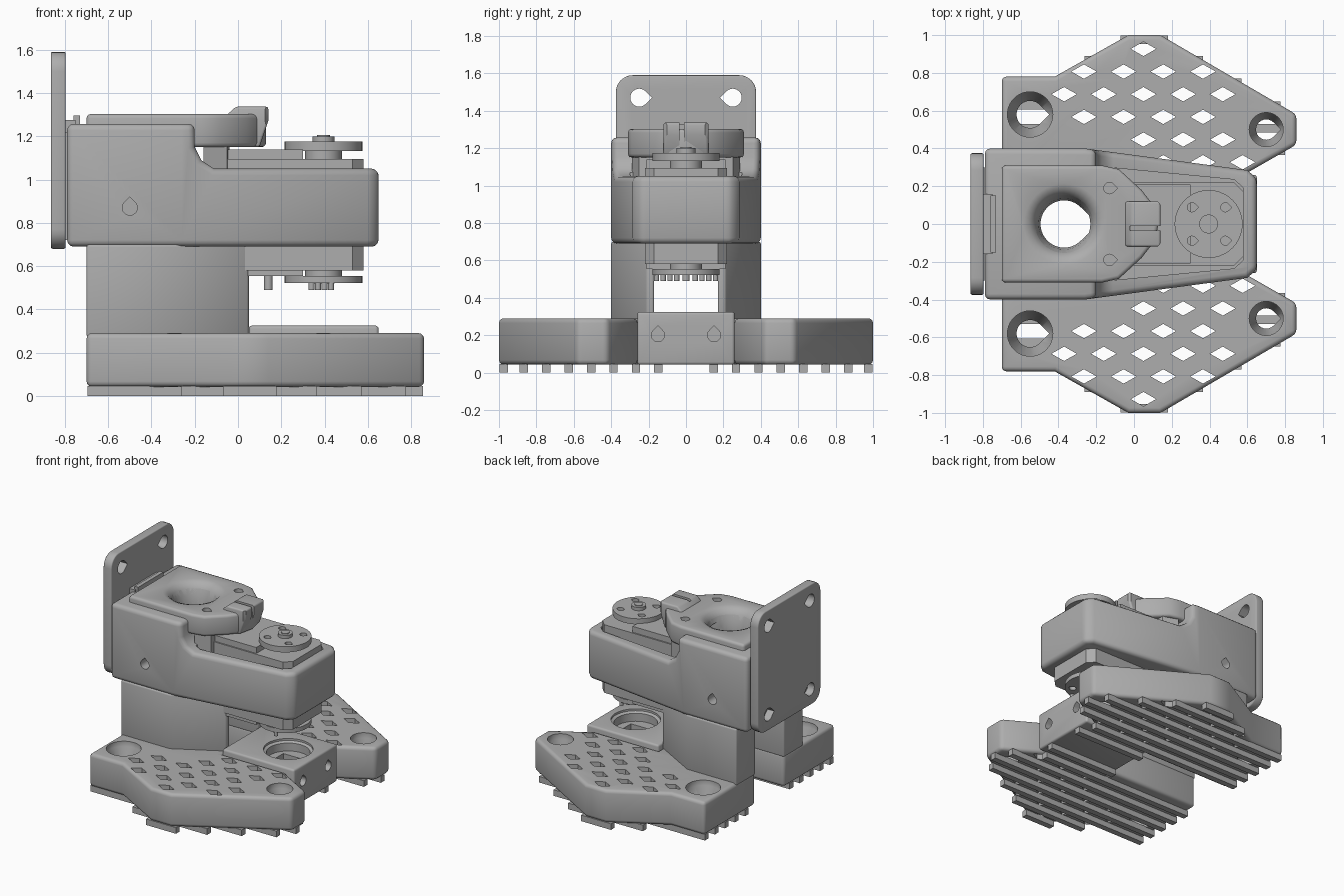
import bpy, bmesh, math
from mathutils import Vector

if "Cube" in bpy.data.objects:
    bpy.data.objects.remove(bpy.data.objects["Cube"])

grey = bpy.data.materials.new("plain grey")
grey.use_nodes = True
COLOUR = (0.42, 0.42, 0.42, 1)
grey.diffuse_color = COLOUR
grey.node_tree.nodes["Principled BSDF"].inputs["Base Color"].default_value = COLOUR
parts, cutters = [], []


def finish(name, bm, bevel=0, cutter=False):
    bmesh.ops.recalc_face_normals(bm, faces=bm.faces)
    me = bpy.data.meshes.new(name)
    bm.to_mesh(me)
    bm.free()
    me.materials.append(grey)
    ob = bpy.data.objects.new(name, me)
    bpy.context.scene.collection.objects.link(ob)
    (cutters if cutter else parts).append(ob)
    ob.hide_render = cutter
    if bevel:
        round_edges(ob, bevel)
    return ob


def round_edges(ob, width):
    m = ob.modifiers.new("round", "BEVEL")
    m.width, m.segments, m.angle_limit = width, 3, 0.7


def prism(name, polys, lo, hi, axis="z", bevel=0, cutter=False):
    """Extrude one outline, or a list of outlines, along an axis."""
    if not isinstance(polys[0][0], (tuple, list)):
        polys = [polys]
    place = {"z": lambda u, v, w: (u, v, w), "y": lambda u, v, w: (u, w, v),
             "x": lambda u, v, w: (w, u, v)}[axis]
    bm = bmesh.new()
    for pts in polys:
        a = [bm.verts.new(place(u, v, lo)) for u, v in pts]
        b = [bm.verts.new(place(u, v, hi)) for u, v in pts]
        bm.faces.new(a)
        bm.faces.new(b)
        for i in range(len(a)):
            j = (i + 1) % len(a)
            bm.faces.new((a[i], a[j], b[j], b[i]))
    return finish(name, bm, bevel, cutter)


def rect(u0, u1, v0, v1):
    return [(u0, v0), (u1, v0), (u1, v1), (u0, v1)]


def lathe(name, profile, x, y, cutter=False):
    """Spin a radius/height profile round a vertical axis."""
    bm = bmesh.new()
    pts = [(0, profile[0][1])] + profile + [(0, profile[-1][1])]
    vs = [bm.verts.new((x + r, y, z)) for r, z in pts]
    es = [bm.edges.new(p) for p in zip(vs, vs[1:])]
    bmesh.ops.spin(bm, geom=vs + es, cent=(x, y, 0), axis=(0, 0, 1),
                   angle=math.tau, steps=40, use_merge=True)
    bmesh.ops.remove_doubles(bm, verts=bm.verts, dist=1e-5)
    return finish(name, bm, 0, cutter)


def drop(u, v, r, heading=0):
    """Teardrop outline whose tip points along the heading."""
    pts = [(u + r * math.cos(heading + math.radians(a)), v + r * math.sin(heading + math.radians(a)))
           for a in range(45, 316, 15)]
    tip = r * math.sqrt(2)
    return pts + [(u + tip * math.cos(heading), v + tip * math.sin(heading))]


def cut(ob, *tools):
    for t in tools:
        m = ob.modifiers.new("cut", "BOOLEAN")
        m.operation, m.object, m.solver = "DIFFERENCE", t, "EXACT"


def mirrored(pts, s):
    return [(x, s * y) for x, y in pts]


WING = [(-.7, .17), (-.7, .78), (-.42, .78), (-.03, 1), (.14, 1), (.86, .58),
        (.86, .42), (.58, .26), (.05, .26), (.05, .17)]


def span(y):
    xs = [a[0] + (y - a[1]) / (b[1] - a[1]) * (b[0] - a[0])
          for a, b in zip(WING, WING[1:] + WING[:1]) if (a[1] - y) * (b[1] - y) < 0]
    return min(xs), max(xs)


# Lattice openings and the ribs under the wings
diamonds, ribs = [], [rect(.06, .64, .125, .17)]
for row in range(6):
    y = .327 + .12 * row
    lo, hi = span(y)
    for k in range(-4, 6):
        x = .05 + .21 * k + (.105 if row % 2 == 0 else 0) - .105 * (row % 2 == 0) * 2 * (k > 9)
        if row % 2 == 0:
            x = -.055 + .21 * k
        clear = math.hypot(x - .7, y - .5) > .16 and (y > .46 or x > .02)
        if x > -.42 and lo + .1 < x < hi - .1 and clear:
            diamonds.append([(x - .067, y), (x, y - .038), (x + .067, y), (x, y + .038)])
for row in range(7):
    y = min(.267 + .12 * row, .975)
    lo, hi = span(y)
    ribs.append(rect(lo + .004, hi - .004, y - .022, y + .022))

# Base wings, ribs and columns
for s, side in ((1, "left"), (-1, "right")):
    wing = prism(side + "_base_wing", mirrored(WING, s), .042, .29, bevel=.025)
    cut(wing, prism("lattice_cutter", [mirrored(d, s) for d in diamonds], -.1, .5, cutter=True))
    for x, y, r in ((-.55, .58, .12), (.70, .50, .09)):
        cut(wing, lathe("countersink_cutter", [(r * .55, .17), (r, .25), (r, .4)], x, s * y, True),
            prism("screw_cutter", drop(x, s * y, r * .6), -.1, .4, cutter=True))
    prism(side + "_ribs", [mirrored(r, s) for r in ribs], 0, .046)
    prism(side + "_column", mirrored([(-.7, .17), (-.7, .4), (-.29, .4), (.05, .21), (.05, .17)], s),
          .27, .7, bevel=.012)

# Bearing block between the wings
block = prism("bearing_block", rect(.05, .65, -.26, .26), .042, .325, bevel=.015)
cut(block, lathe("bore_cutter", [(.15, .24), (.15, .3), (.17, .31), (.17, .4)], .42, 0, True),
    prism("pocket_cutter", rect(.33, .51, -.07, .07), .1, .3, cutter=True),
    prism("block_screw_cutter", [drop(s * .15, .2, .035, math.pi / 2) for s in (1, -1)],
          .5, .8, "x", cutter=True))

# Main housing: tall at the rear, stepped down and tapered toward the nose
half = [(-.79, .4), (-.26, .4), (.6, .285), (.65, .24)]
housing = prism("housing", half + mirrored(half, -1)[::-1], .69, 1.257)
cut(housing, prism("step_cutter", [(-.2, 1.4), (-.2, 1.15), (-.17, 1.09), (-.11, 1.05),
                                   (.9, 1.05), (.9, 1.4)], -.6, .6, "y", cutter=True))
round_edges(housing, .03)
half = [(-.14, .3), (.53, .235), (.58, .19)]
cut(housing, prism("servo_pocket_cutter", half + mirrored(half, -1)[::-1], 1.0, 1.2, cutter=True))
for s in (1, -1):
    cut(housing, prism("side_screw_cutter", drop(-.5, .87, .035, math.pi / 2),
                       s * .3, s * .5, "y", cutter=True))

# Lid with a funnel opening passing through the housing
half = [(-.7, .31), (-.17, .31), (-.08, .29), (.04, .18), (.11, .09), (.13, 0)]
lid = prism("lid", half + mirrored(half[:-1], -1)[::-1], 1.15, 1.303, bevel=.02)
funnel = lathe("funnel_cutter", [(.125, .6), (.125, 1.14), (.135, 1.21), (.155, 1.26),
                                 (.18, 1.29), (.215, 1.304), (.215, 1.4)], -.37, 0, True)
tip = prism("funnel_tip_cutter", drop(-.37, 0, .125), .6, 1.22, cutter=True)
cut(lid, funnel, tip, prism("lid_screw_cutter", [drop(-.13, s * .19, .03) for s in (1, -1)],
                            1.2, 1.4, cutter=True))
cut(housing, funnel, tip)
half = [(-.16, .29), (-.05, .25), (-.04, .12)]
prism("lid_skirt", half + mirrored(half, -1)[::-1], 1.0, 1.17)

# Cable nose on the lid
nose = prism("cable_nose", [(-.05, 1.15), (-.05, 1.3), (-.01, 1.337), (.14, 1.337), (.14, 1.27),
                            (.1, 1.15)], -.12, .12, "y", bevel=.012)
cut(nose, prism("nose_slot_cutter", rect(-.02, .3, -.035, -.01), 1.2, 1.5, cutter=True))
for s in (1, -1):
    cut(nose, prism("nose_corner_cutter", [(.06, s * .2), (.2, s * .2), (.2, s * .03)],
                    1.1, 1.5, cutter=True))

# Servo through the housing
half = [(-.05, .22), (.53, .22), (.58, .17)]
prism("servo_body", half + mirrored(half, -1)[::-1], .58, 1.095)
prism("servo_caps", rect(-.05, .3, -.21, .21), .555, 1.14)
prism("servo_foot", rect(-.05, .04, -.2, .2), .53, .6)
lathe("servo_peg", [(.02, .49), (.02, .6)], .14, 0)

# Round horns, top and bottom
for name, base, d in (("top_horn", 1.09, 1), ("bottom_horn", .585, -1)):
    k = 1 if d > 0 else .75
    prof = [(.085, 0), (.085, .042), (.18, .042), (.18, .085), (.05, .085),
            (.05, .11 * k if d > 0 else .086)]
    horn = lathe(name, [(r, base + d * z * k) for r, z in prof], .395, 0)
    holes = [drop(.395 + .125 * math.cos(a), .125 * math.sin(a), .024)
             for a in (math.pi / 4 + i * math.pi / 2 for i in range(4))]
    cut(horn, prism("horn_hole_cutter", holes, base + d * .02, base + d * .2, cutter=True))
hub = [(.395 + .03 * math.cos(i), .03 * math.sin(i)) for i in (j * math.pi / 6 for j in range(12))]
prism("hub_screw", hub, 1.19, 1.205)
for s in (1, -1):
    for i in range(4):
        lathe("horn_pin", [(.014, .49), (.014, .53)], .34 + .03 * i, s * (.05 + .036 * i))

# Mounting plate and clip at the rear
corners = [(cy + .09 * math.cos(a), cz + .09 * math.sin(a))
           for q, (cy, cz) in enumerate([(.285, 1.5), (-.285, 1.5), (-.285, .77), (.285, .77)])
           for a in (math.pi / 2 * (q + i / 6) for i in range(7))]
plate = prism("mounting_plate", corners, -.865, -.797, "x", bevel=.008)
cut(plate, prism("plate_hole_cutter", [drop(s * .25, z, .048, 0 if s < 0 else math.pi)
                                       for s in (1, -1) for z in (.8, 1.47)],
                 -1, -.7, "x", cutter=True))
prism("plate_bridge", rect(-.3, .3, .72, 1.22), -.81, -.77, "x")
prism("plate_clip", rect(-.16, .16, 1.07, 1.275), -.81, -.75, "x")
prism("clip_lip", rect(-.15, .15, 1.25, 1.297), -.76, -.73, "x")

# Bake modifiers, drop cutters, shade
bpy.context.view_layer.update()
bpy.ops.object.select_all(action="DESELECT")
for ob in parts:
    ob.select_set(True)
bpy.context.view_layer.objects.active = parts[0]
bpy.ops.object.convert(target="MESH")
for ob in cutters:
    bpy.data.objects.remove(ob)
bpy.ops.object.shade_smooth_by_angle(angle=math.radians(35))
